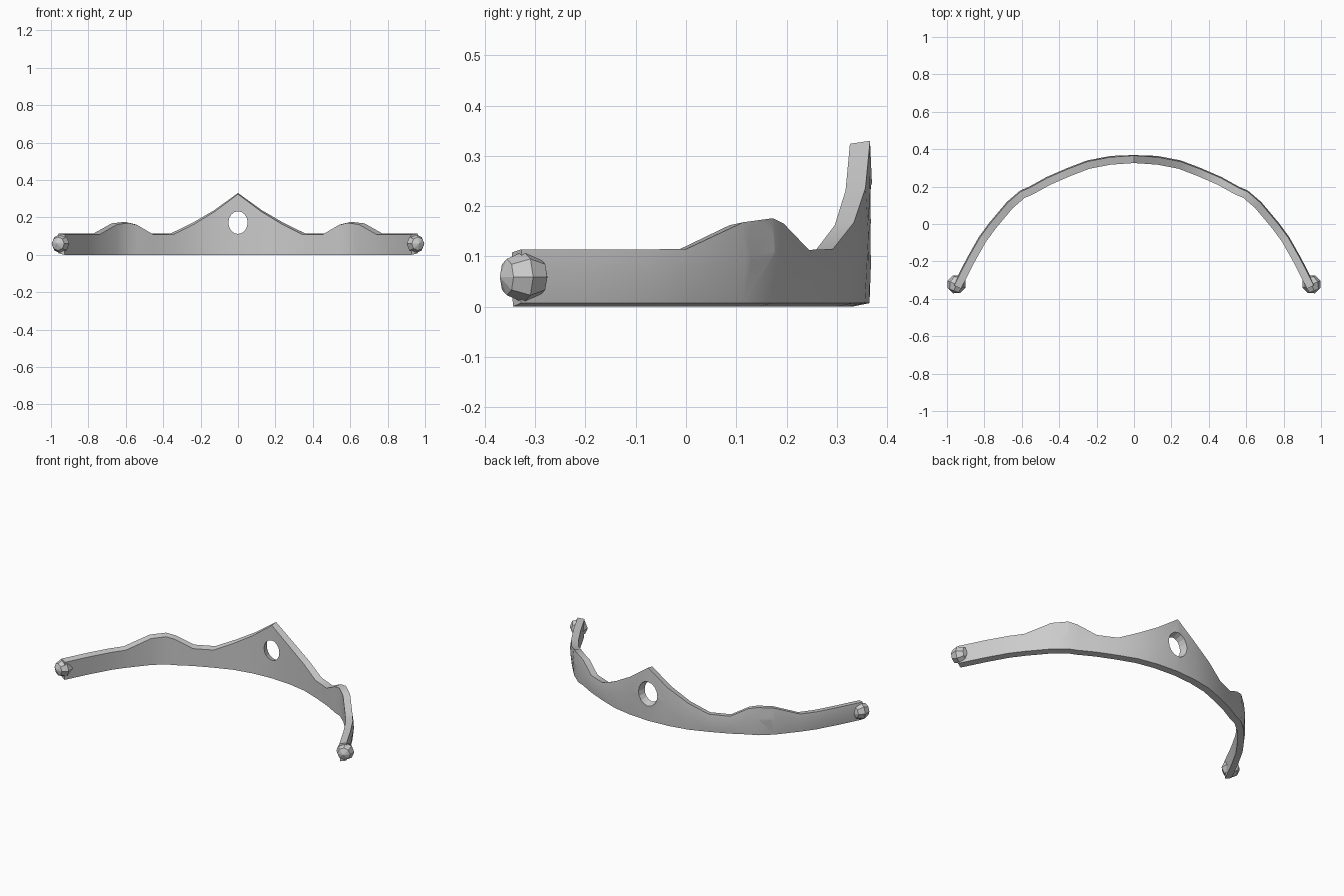
import bpy, bmesh, math
from mathutils import Vector, Matrix

if "Cube" in bpy.data.objects:
    bpy.data.objects.remove(bpy.data.objects["Cube"])

# Half outline: outer x, outer y, top height
HALF = [(0, .372, .33), (.13, .363, .237), (.25, .34, .168), (.36, .298, .115),
        (.47, .25, .113), (.56, .2, .165), (.61, .178, .176), (.68, .118, .168),
        (.775, .005, .115), (.83, -.07, .114), (.895, -.185, .114), (.966, -.325, .114)]
COLS = [(-x, y, h) for x, y, h in reversed(HALF[1:])] + HALF
THICK = .046


def finish(bm, name):
    bmesh.ops.recalc_face_normals(bm, faces=bm.faces)
    me = bpy.data.meshes.new(name)
    bm.to_mesh(me)
    bm.free()
    ob = bpy.data.objects.new(name, me)
    bpy.context.collection.objects.link(ob)
    return ob


# Band: a five-point section swept along the arc
bm = bmesh.new()
rings = []
for i, (x, y, h) in enumerate(COLS):
    a = COLS[max(i - 1, 0)]
    b = COLS[min(i + 1, len(COLS) - 1)]
    t = Vector((b[0] - a[0], b[1] - a[1])).normalized()
    n = Vector((t.y, -t.x))
    section = [(.007, .007), (0, h * .6), (.006, h), (THICK, h - .006), (THICK - .003, 0)]
    rings.append([bm.verts.new((x + n.x * d, y + n.y * d, z)) for d, z in section])
for r, s in zip(rings, rings[1:]):
    for k in range(5):
        j = (k + 1) % 5
        bm.faces.new((r[k], r[j], s[j], s[k]))
bm.faces.new(rings[0])
bm.faces.new(rings[-1])
band = finish(bm, "tiara_band")


# Cutters: flared centre opening and two blind side sockets
def cutter(name, loc, normal, r_in, r_out, depth, zscale):
    bm = bmesh.new()
    bmesh.ops.create_cone(bm, cap_ends=True, segments=16, radius1=r_in, radius2=r_out, depth=depth)
    for v in bm.verts:
        v.co.y *= zscale
    n = Vector(normal).normalized()
    up = Vector((0, 0, 1))
    side = up.cross(n)
    m = Matrix((side, up, n)).transposed().to_4x4()
    bm.transform(Matrix.Translation(loc) @ m)
    ob = finish(bm, name)
    ob.hide_render = True
    ob.hide_viewport = True
    mod = band.modifiers.new(name, 'BOOLEAN')
    mod.operation = 'DIFFERENCE'
    mod.solver = 'EXACT'
    mod.object = ob


cutter("centre_cutter", (0, .345, .172), (0, 1, 0), .045, .07, .09, 1.16)
for s in (-1, 1):
    n = Vector((s * .64, .77, 0)).normalized()
    cutter("socket_cutter", Vector((s * .643, .15, .126)) + n * .005, n, .034, .052, .07, 1)

# Faceted end beads
for s in (-1, 1):
    bm = bmesh.new()
    bmesh.ops.create_uvsphere(bm, u_segments=8, v_segments=4, radius=.051)
    bm.transform(Matrix.Translation((s * .949, -.323, .059)) @ Matrix.Rotation(s * math.radians(22), 4, 'Z')
                 @ Matrix.Rotation(math.pi / 2, 4, 'X'))
    finish(bm, "end_bead")

# Soft shading on the band with crisp edges
bpy.ops.object.select_all(action='DESELECT')
band.select_set(True)
bpy.context.view_layer.objects.active = band
bpy.ops.object.shade_smooth_by_angle(angle=math.radians(30))
